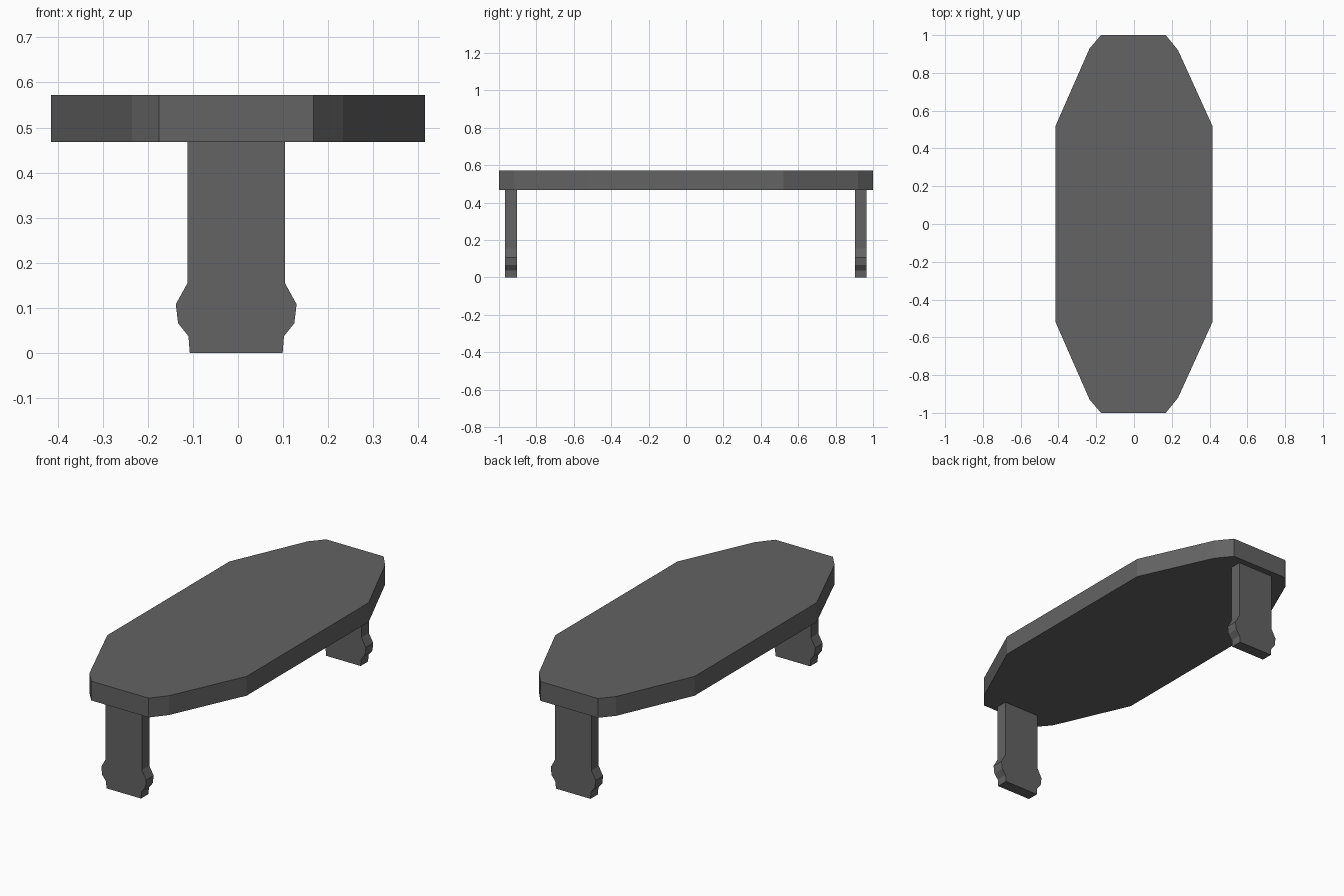
import bpy, bmesh
from mathutils import Vector

if "Cube" in bpy.data.objects:
    bpy.data.objects.remove(bpy.data.objects["Cube"])

grey = bpy.data.materials.new("dark grey")
grey.diffuse_color = (0.125, 0.125, 0.125, 1)
grey.use_nodes = True
grey.node_tree.nodes["Principled BSDF"].inputs["Base Color"].default_value = grey.diffuse_color


def prism(name, points, extrude):
    """Closed flat outline extruded along a vector."""
    bm = bmesh.new()
    face = bm.faces.new([bm.verts.new(p) for p in points])
    out = bmesh.ops.extrude_face_region(bm, geom=[face], use_keep_orig=True)
    verts = [g for g in out["geom"] if isinstance(g, bmesh.types.BMVert)]
    bmesh.ops.translate(bm, verts=verts, vec=Vector(extrude))
    bmesh.ops.recalc_face_normals(bm, faces=bm.faces)
    mesh = bpy.data.meshes.new(name)
    bm.to_mesh(mesh)
    bm.free()
    mesh.materials.append(grey)
    obj = bpy.data.objects.new(name, mesh)
    bpy.context.collection.objects.link(obj)
    return obj


# Table top: long slab with tapered, clipped ends
right = [(0.415, 0.52), (0.233, 0.92), (0.168, 1.0)]
left = [(-0.175, 1.0), (-0.235, 0.93), (-0.415, 0.52)]
half = right + left
outline = half + [(x, -y) for x, y in reversed(half)]
prism("table_top", [(x, y, 0.468) for x, y in outline], (0, 0, 0.104))

# Legs: flat boards with a bulge above the foot
side = [(0.103, 0.0), (0.106, 0.037), (0.129, 0.066),
        (0.134, 0.108), (0.108, 0.155), (0.108, 0.468)]
offset = -0.004
profile = [(x + offset, z) for x, z in side]
profile += [(-x + offset, z) for x, z in reversed(side)]
for name, y in (("front_leg", -0.967), ("back_leg", 0.903)):
    prism(name, [(x, y, z) for x, z in profile], (0, 0.063, 0))
